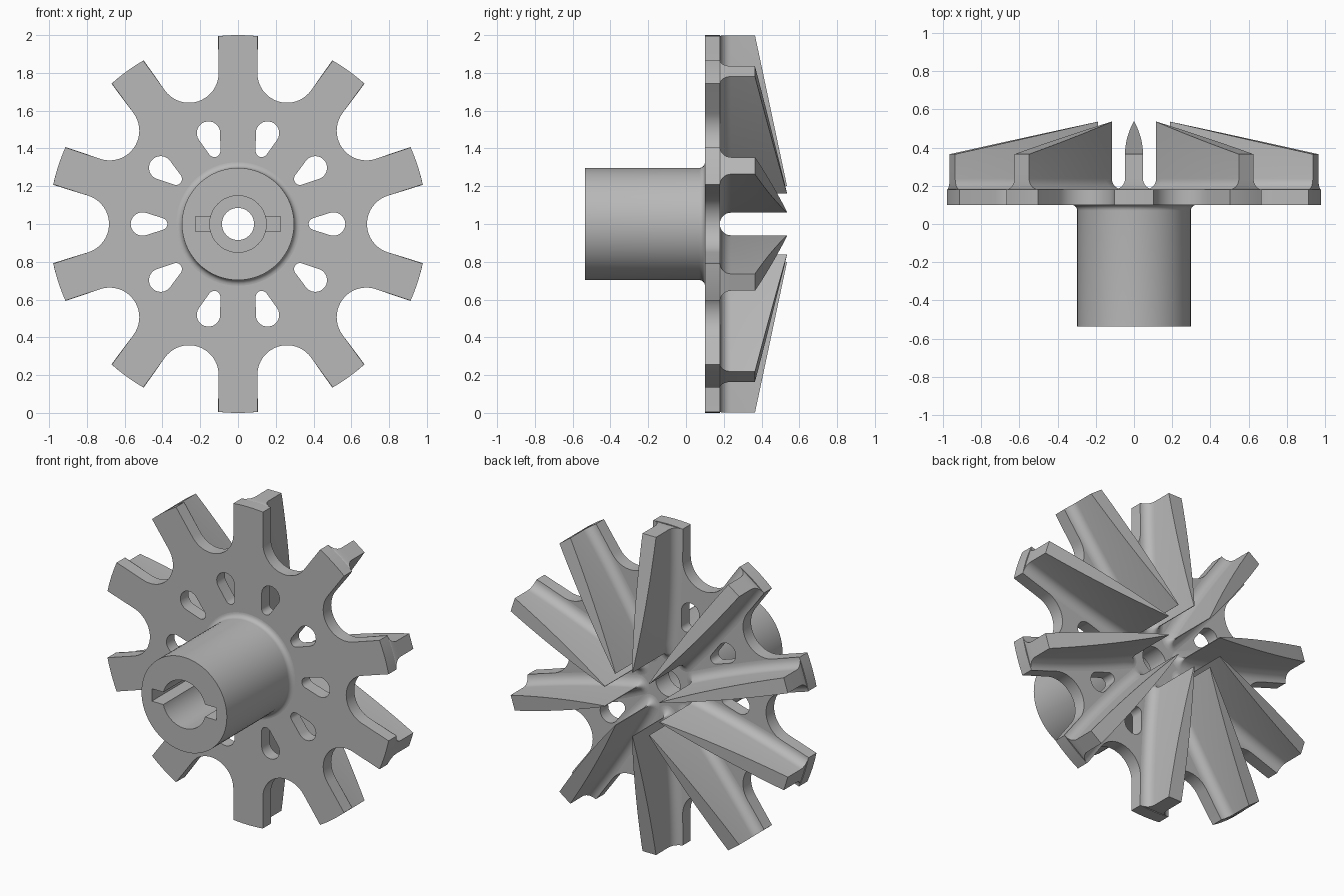
import bpy, bmesh, math
from math import sin, cos, pi, radians, sqrt

if "Cube" in bpy.data.objects:
    bpy.data.objects.remove(bpy.data.objects["Cube"])

ARMS = 10
STEP = 2 * pi / ARMS
grey = bpy.data.materials.new("light_grey")
grey.diffuse_color = (0.48, 0.48, 0.48, 1)
grey.use_nodes = True
grey.node_tree.nodes["Principled BSDF"].inputs["Base Color"].default_value = grey.diffuse_color


def arc(cx, cy, r, a0, a1, n):
    return [(cx + r * cos(a0 + (a1 - a0) * i / n), cy + r * sin(a0 + (a1 - a0) * i / n))
            for i in range(n + 1)]


def turn(pts, a):
    return [(x * cos(a) - y * sin(a), x * sin(a) + y * cos(a)) for x, y in pts]


def select(ob):
    bpy.ops.object.select_all(action='DESELECT')
    ob.select_set(True)
    bpy.context.view_layer.objects.active = ob


def smooth(ob, angle=30):
    select(ob)
    bpy.ops.object.shade_smooth_by_angle(angle=radians(angle))


def mesh_object(name, bm):
    bmesh.ops.recalc_face_normals(bm, faces=bm.faces[:])
    me = bpy.data.meshes.new(name)
    bm.to_mesh(me)
    bm.free()
    me.materials.append(grey)
    ob = bpy.data.objects.new(name, me)
    bpy.context.collection.objects.link(ob)
    return ob


# Disc: ten arms with round-bottomed gaps, teardrop holes and the bore
HALF, D, R = 0.103, 0.84, 0.157
corner = math.asin(HALF)
swing = pi / 2 + STEP / 2
gap = arc(D, 0, R, swing, 2 * pi - swing, 20)
tip = arc(0, 0, 1, STEP / 2 - corner, STEP / 2 + corner, 6)
loops = [[], arc(0, 0, 0.085, 0, 2 * pi, 48)[:-1]]
lean = math.asin((0.062 - 0.032) / 0.1)
tear = (arc(0.506, 0, 0.062, -pi / 2 - lean, pi / 2 + lean, 16)
        + arc(0.406, 0, 0.032, pi / 2 + lean, 1.5 * pi - lean, 10))
for k in range(ARMS):
    loops[0] += turn(gap[::-1][::-1][::-1] + tip if gap[0][1] > 0 else gap + tip, k * STEP)
    loops.append(turn(tear, k * STEP))

cu = bpy.data.curves.new("disc", 'CURVE')
cu.dimensions = '2D'
cu.fill_mode = 'BOTH'
cu.extrude = 0.04
for pts in loops:
    sp = cu.splines.new('POLY')
    sp.points.add(len(pts) - 1)
    for p, (x, y) in zip(sp.points, pts):
        p.co = (x, y, 0, 1)
    sp.use_cyclic_u = True
disc = bpy.data.objects.new("disc", cu)
bpy.context.collection.objects.link(disc)
disc.location = (0, 0.14, 1)
disc.rotation_euler = (pi / 2, 0, 0)
select(disc)
bpy.ops.object.convert(target='MESH')
disc = bpy.context.object
disc.data.materials.clear()
disc.data.materials.append(grey)
bm = bmesh.new()
bm.from_mesh(disc.data)
bmesh.ops.remove_doubles(bm, verts=bm.verts[:], dist=1e-5)
bmesh.ops.recalc_face_normals(bm, faces=bm.faces[:])
bm.to_mesh(disc.data)
bm.free()
smooth(disc)

# Hub: turned sleeve with a flared root and stepped bore
profile = [(0.15, -0.535), (0.297, -0.535)]
profile += arc(0.327, 0.07, 0.03, pi, pi / 2, 6)
profile += [(0.085, 0.10), (0.085, 0.05), (0.15, 0.05)]
bm = bmesh.new()
N = 64
rings = [[bm.verts.new((r * cos(2 * pi * i / N), y, 1 + r * sin(2 * pi * i / N)))
          for r, y in profile] for i in range(N)]
for i in range(N):
    a, b = rings[i], rings[(i + 1) % N]
    for j in range(len(profile)):
        k = (j + 1) % len(profile)
        bm.faces.new((a[j], a[k], b[k], b[j]))
hub = mesh_object("hub", bm)

# Keyways cut into the bore
bm = bmesh.new()
bmesh.ops.create_cube(bm, size=1)
for v in bm.verts:
    v.co = (v.co.x * 0.45, -0.28 + v.co.y * 0.64, 1 + v.co.z * 0.078)
cutter = mesh_object("keyway_cutter", bm)
cutter.hide_render = True
mod = hub.modifiers.new("keyways", 'BOOLEAN')
mod.operation = 'DIFFERENCE'
mod.solver = 'EXACT'
mod.object = cutter
select(hub)
bpy.ops.object.modifier_apply(modifier=mod.name)
bpy.data.objects.remove(cutter)
smooth(hub)

# Vane: tapering blade, sloping top, fillet all round its foot
INNER, FIL, M = 0.20, 0.058, 14
side = []
for i in range(M + 1):
    t = 1 - i / M
    slope = 0.045 * 2 * (1 - t) / (1 - INNER)
    side.append((INNER + t * (1 - INNER), 0.045 * (1 - (1 - t) ** 2) + 0.002,
                 pi / 2 + math.atan(slope)))
a0 = side[-1][2]
fan = [(INNER, 0.002 * (1 - j / 4), a0 + (pi - a0) * j / 4) for j in range(1, 5)]
half = side + fan
outline = half + [(a, -c, -n) for a, c, n in half[-2::-1]]
levels = [(FIL * (1 - sin(q)), 0.18 + FIL * (1 - cos(q)))
          for q in [pi / 2 * i / 7 for i in range(8)]]
bm = bmesh.new()
cols = []
for i, (a, c, n) in enumerate(outline):
    col = []
    for off, y in levels + [(0, 0.365 + 0.17 * (1 - a) / (1 - INNER))]:
        p, q = a + off * cos(n), c + off * sin(n)
        edge = sqrt(1 - q * q)
        p = edge if i in (0, len(outline) - 1) else min(p, edge)
        col.append(bm.verts.new((q, y, p)))
    cols.append(col)
for a, b in zip(cols, cols[1:]):
    for j in range(len(levels)):
        bm.faces.new((a[j], b[j], b[j + 1], a[j + 1]))
n = len(cols)
for i in range(n // 2):
    for j in (0, -1):
        quad = [cols[i][j], cols[i + 1][j], cols[n - 2 - i][j], cols[n - 1 - i][j]]
        bm.faces.new(list(dict.fromkeys(quad)))
for j in range(len(levels)):
    bm.faces.new((cols[0][j], cols[0][j + 1], cols[-1][j + 1], cols[-1][j]))
vane = mesh_object("vane_1", bm)
vane.location = (0, 0, 1)
smooth(vane)
for k in range(1, ARMS):
    ob = bpy.data.objects.new("vane_%d" % (k + 1), vane.data)
    bpy.context.collection.objects.link(ob)
    ob.location = (0, 0, 1)
    ob.rotation_euler = (0, k * STEP, 0)
